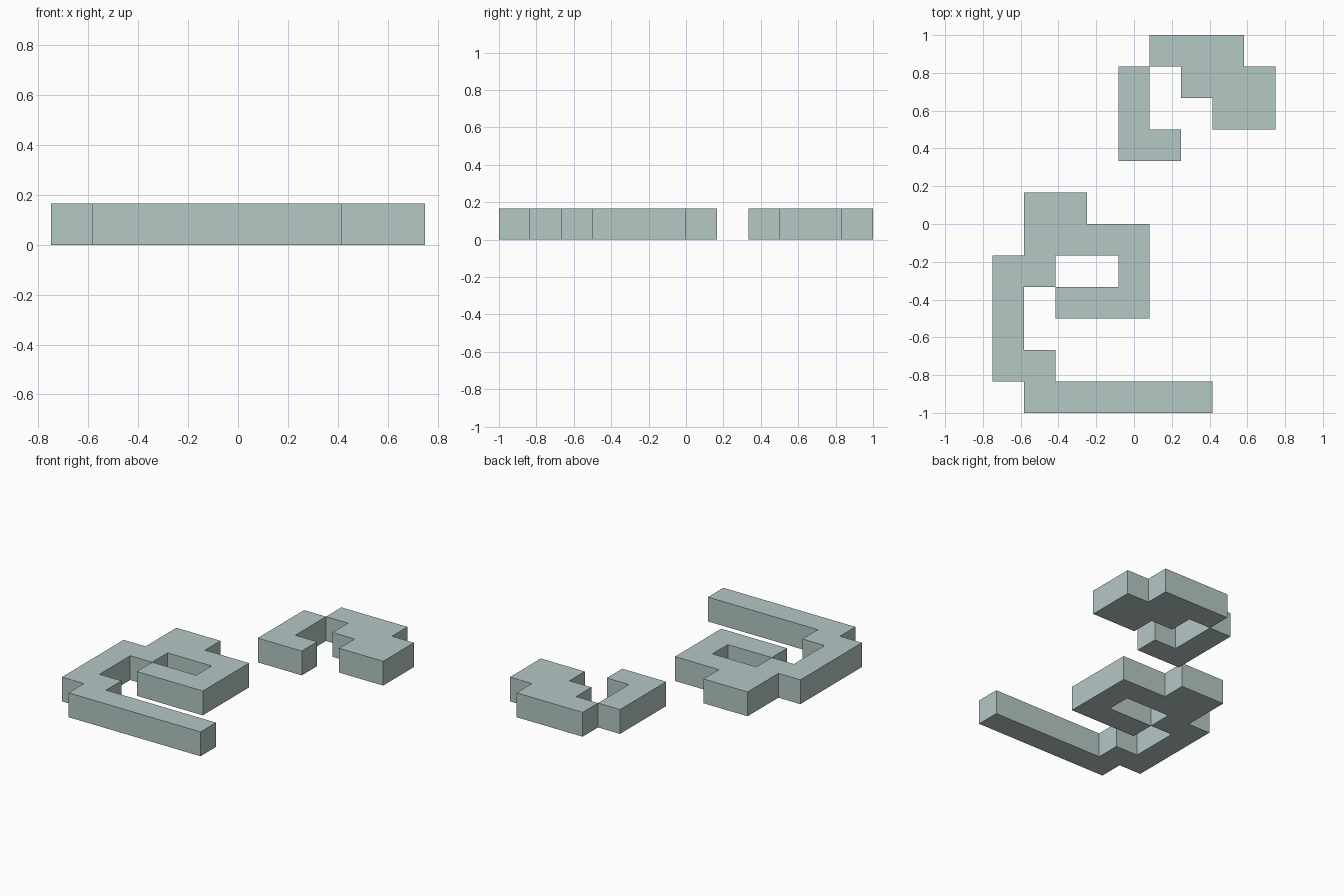
import bpy, bmesh

if "Cube" in bpy.data.objects:
    bpy.data.objects.remove(bpy.data.objects["Cube"])

CELL = 1 / 6  # the model sits on a 9 x 12 grid of square tiles, one tile thick
COLS, ROWS = 9, 12

stone = bpy.data.materials.new("pale grey green")
stone.diffuse_color = (0.46, 0.58, 0.56, 1)
stone.use_nodes = True
stone.node_tree.nodes["Principled BSDF"].inputs["Base Color"].default_value = stone.diffuse_color

# Top-view tile plans: (first row from the back, rows of tiles)
PARTS = {
    "back_hook": (0, [".....###.",
                      "....#.###",
                      "....#..##",
                      "....##..."]),
    "front_spiral": (5, [".##......",
                         ".####....",
                         "##..#....",
                         "#.###....",
                         "#........",
                         "##.......",
                         ".######.."]),
}


def tile_slab(name, first_row, plan):
    """Slab made of filled tiles, with walls only where a tile has no neighbour."""
    filled = {(c, ROWS - 1 - first_row - r)
              for r, line in enumerate(plan) for c, ch in enumerate(line) if ch == "#"}
    bm = bmesh.new()
    verts = {}

    def vert(i, j, k):
        if (i, j, k) not in verts:
            verts[i, j, k] = bm.verts.new(((i - COLS / 2) * CELL, (j - ROWS / 2) * CELL, k * CELL))
        return verts[i, j, k]

    for c, r in sorted(filled):
        ring = [(c, r), (c + 1, r), (c + 1, r + 1), (c, r + 1)]
        bm.faces.new([vert(*p, 1) for p in ring])            # top
        bm.faces.new([vert(*p, 0) for p in reversed(ring)])  # underside
        for n, (dx, dy) in enumerate([(0, -1), (1, 0), (0, 1), (-1, 0)]):
            if (c + dx, r + dy) not in filled:               # outer wall
                a, b = ring[n], ring[(n + 1) % 4]
                bm.faces.new([vert(*a, 0), vert(*b, 0), vert(*b, 1), vert(*a, 1)])

    mesh = bpy.data.meshes.new(name)
    bm.to_mesh(mesh)
    bm.free()
    mesh.materials.append(stone)
    bpy.context.collection.objects.link(bpy.data.objects.new(name, mesh))


for part, (row, plan) in PARTS.items():
    tile_slab(part, row, plan)
